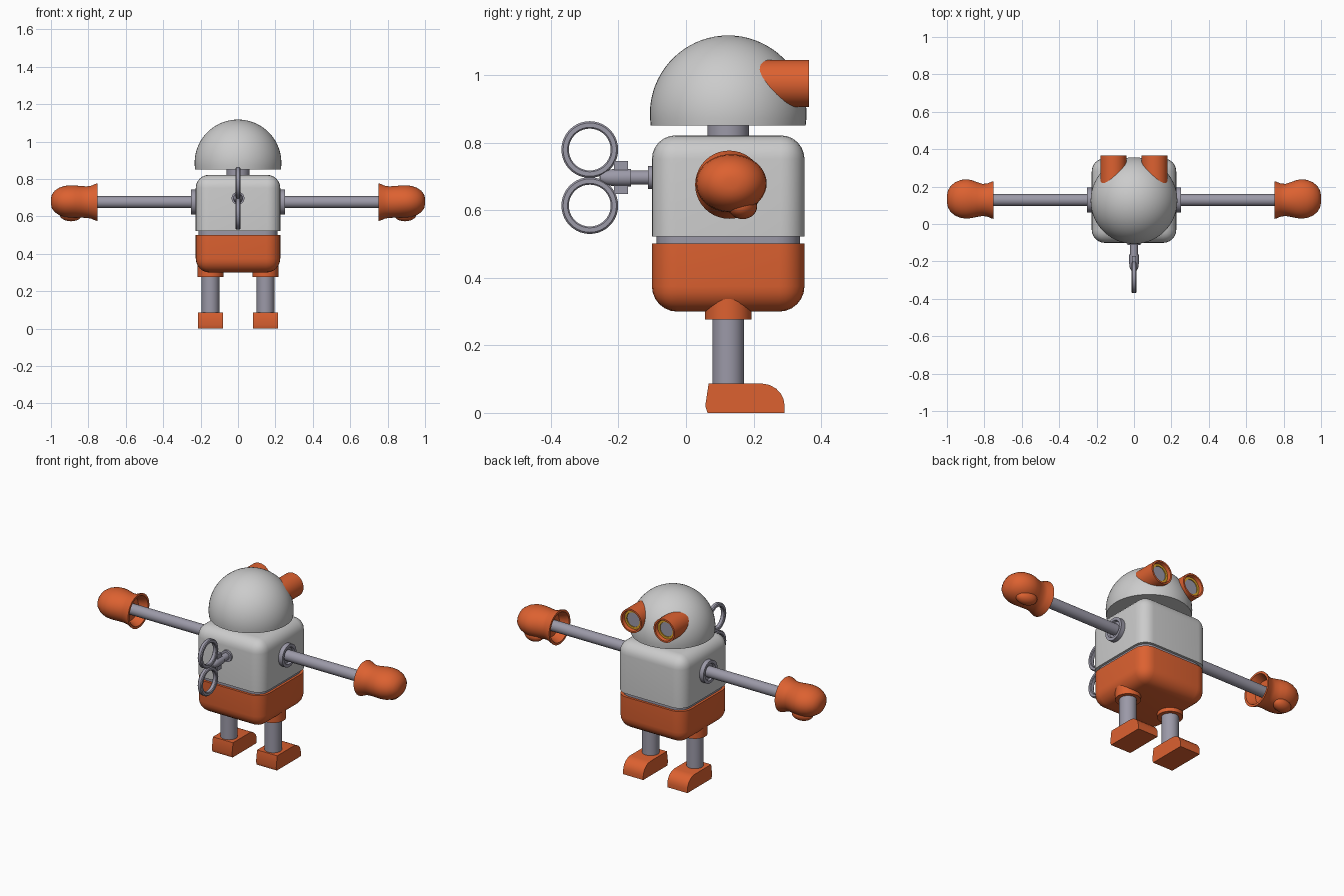
import bpy, bmesh
from math import sin, cos, pi, radians, asin
from mathutils import Matrix, Vector

if "Cube" in bpy.data.objects:
    bpy.data.objects.remove(bpy.data.objects["Cube"])

CY = 0.125  # body axis in y


def material(name, color):
    m = bpy.data.materials.new(name)
    m.diffuse_color = (*color, 1)
    m.use_nodes = True
    m.node_tree.nodes["Principled BSDF"].inputs["Base Color"].default_value = m.diffuse_color
    return m


ORANGE = material("orange_paint", (0.72, 0.12, 0.03))
STEEL = material("steel", (0.33, 0.32, 0.39))
YELLOW = material("yellow_ring", (0.7, 0.36, 0.02))


def finish(bm, name, mat=None, mirror=False, angle=35):
    bmesh.ops.recalc_face_normals(bm, faces=bm.faces)
    me = bpy.data.meshes.new(name)
    bm.to_mesh(me)
    bm.free()
    ob = bpy.data.objects.new(name, me)
    bpy.context.collection.objects.link(ob)
    if mat:
        me.materials.append(mat)
    bpy.ops.object.select_all(action='DESELECT')
    ob.select_set(True)
    bpy.context.view_layer.objects.active = ob
    bpy.ops.object.shade_smooth_by_angle(angle=radians(angle))
    if mirror:
        ob.modifiers.new("mirror", 'MIRROR')
    return ob


def lathe_bm(profile, axis, origin, n=40, closed=False):
    """Spin (radius, position) points around a world axis through origin."""
    bm = bmesh.new()
    a = Vector(axis)
    rot = Vector((0, 0, 1)).rotation_difference(a).to_matrix()
    rings = []
    for r, t in profile:
        k = 1 if r == 0 else n
        rings.append([bm.verts.new(Vector(origin) + rot @ Vector(
            (r * cos(2 * pi * i / n), r * sin(2 * pi * i / n), t))) for i in range(k)])
    pairs = list(zip(rings, rings[1:])) + ([(rings[-1], rings[0])] if closed else [])
    for p, q in pairs:
        for i in range(n):
            j = (i + 1) % n
            vs = [p[i % len(p)], p[j % len(p)], q[j % len(q)], q[i % len(q)]]
            bm.faces.new(list(dict.fromkeys(vs)))
    return bm


def lathe(name, profile, axis, origin, mat=None, mirror=False, n=40, closed=False):
    return finish(lathe_bm(profile, axis, origin, n, closed), name, mat, mirror)


def rod(name, r, t0, t1, axis, origin, mat=STEEL, mirror=False):
    return lathe(name, [(0, t0), (r, t0), (r, t1), (0, t1)], axis, origin, mat, mirror)


def box(name, half, z0, z1, mat=None, round_z=None, r=0.07):
    """Square block with rounded vertical edges and one rounded end at z = round_z."""
    bm = bmesh.new()
    bmesh.ops.create_cube(bm, size=1, matrix=Matrix.Translation((0, CY, (z0 + z1) / 2))
                          @ Matrix.Diagonal((2 * half, 2 * half, z1 - z0, 1)))

    def chosen(e):
        a, b = e.verts[0].co.z, e.verts[1].co.z
        return abs(a - b) > 0.001 or (round_z is not None and abs(a - round_z) < 0.001)
    bmesh.ops.bevel(bm, geom=[e for e in bm.edges if chosen(e)], offset=r,
                    segments=6, profile=0.5, affect='EDGES')
    return finish(bm, name, mat)


# Torso, belt groove and lower body
box("upper_body", 0.226, 0.522, 0.822, None, 0.822)
box("waist_band", 0.212, 0.49, 0.53, STEEL)
box("lower_body", 0.226, 0.30, 0.502, ORANGE, 0.30, 0.075)

# Head dome and neck
R, HZ = 0.232, 0.886
start = asin((0.852 - HZ) / R)
dome = [(R * cos(start + (pi / 2 - start) * i / 20), HZ + R * sin(start + (pi / 2 - start) * i / 20))
        for i in range(20)]
lathe("head_dome", [(0, 0.852)] + dome + [(0, HZ + R)], (0, 0, 1), (0, CY, 0), n=56)
rod("neck", 0.062, 0.80, 0.87, (0, 0, 1), (0, CY, 0))

# Eyes: orange housing, yellow ring, recessed lens
EYE = (0.11, 0, 0.976)
lathe("eye_housing", [(0, 0.2), (0.07, 0.2), (0.07, 0.365), (0.06, 0.365), (0.055, 0.335), (0, 0.335)],
      (0, 1, 0), EYE, ORANGE, True)
lathe("eye_ring", [(0.056, 0.33), (0.056, 0.345), (0.043, 0.345), (0.043, 0.33)],
      (0, 1, 0), EYE, YELLOW, True, closed=True)
rod("eye_lens", 0.044, 0.33, 0.34, (0, 1, 0), EYE, STEEL, True)

# Arms with shoulder collars
ARM = (0, CY + 0.003, 0.676)
lathe("shoulder_collar", [(0, 0.2), (0.067, 0.2), (0.067, 0.252), (0.05, 0.252), (0.045, 0.24), (0, 0.24)],
      (1, 0, 0), ARM, STEEL, True)
rod("arm", 0.032, 0.22, 0.82, (1, 0, 0), ARM, STEEL, True)

# Mitten: flared hollow cuff and a slightly flattened fist
bm = lathe_bm([(0, 0.80), (0.068, 0.80), (0.076, 0.775), (0.088, 0.75), (0.101, 0.75), (0.098, 0.762),
               (0.088, 0.785), (0.086, 0.81), (0.093, 0.84), (0.102, 0.87), (0.105, 0.895), (0.102, 0.925),
               (0.09, 0.955), (0.07, 0.98), (0.045, 0.995), (0.02, 1.0), (0, 1.0)], (1, 0, 0), ARM)
for v in bm.verts:
    f = min(1, max(0, (v.co.x - 0.80) / 0.08))
    v.co.z = ARM[2] + (v.co.z - ARM[2]) * (1 - 0.18 * f) + 0.004 * f
    v.co.y += 0.006 * f
finish(bm, "mitten", ORANGE, True, 50)
bm = bmesh.new()
bmesh.ops.create_uvsphere(bm, u_segments=24, v_segments=14, radius=1,
                          matrix=Matrix.Translation((0.893, 0.168, 0.612))
                          @ Matrix.Rotation(radians(-12), 4, 'Z')
                          @ Matrix.Diagonal((0.062, 0.042, 0.038, 1)))
finish(bm, "mitten_thumb", ORANGE, True)

# Legs and hip collars
LEG = (0.147, CY, 0)
rod("hip_collar", 0.069, 0.277, 0.345, (0, 0, 1), LEG, ORANGE, True)
rod("leg", 0.047, 0.05, 0.30, (0, 0, 1), LEG, STEEL, True)

# Feet: side profile extruded across x
side = [(0.064, 0), (0.057, 0.02), (0.067, 0.087), (0.225, 0.087), (0.247, 0.083), (0.267, 0.072),
        (0.281, 0.057), (0.289, 0.04), (0.292, 0.022), (0.292, 0)]
bm = bmesh.new()
face = bm.faces.new([bm.verts.new((0.08, y, z)) for y, z in side])
ext = bmesh.ops.extrude_face_region(bm, geom=[face])
bmesh.ops.translate(bm, vec=(0.134, 0, 0), verts=[g for g in ext['geom'] if isinstance(g, bmesh.types.BMVert)])
finish(bm, "foot", ORANGE, True)

# Winding key: shaft, tapered hub, web plate and two rings
KZ = 0.697
rod("key_collar", 0.034, -0.113, -0.09, (0, 1, 0), (0, 0, KZ))
rod("key_shaft", 0.021, -0.18, -0.09, (0, 1, 0), (0, 0, KZ))
lathe("key_hub", [(0, -0.257), (0.012, -0.254), (0.022, -0.236), (0.026, -0.21), (0.026, -0.163), (0, -0.163)],
      (0, 1, 0), (0, 0, KZ), STEEL)
bm = bmesh.new()
bmesh.ops.create_cube(bm, size=1, matrix=Matrix.Translation((0, -0.193, KZ))
                      @ Matrix.Diagonal((0.024, 0.042, 0.097, 1)))
finish(bm, "key_web", STEEL)
for label, dz in (("upper", 0.083), ("lower", -0.083)):
    lathe("key_ring_" + label, [(0.062, -0.009), (0.066, -0.013), (0.079, -0.013), (0.084, -0.008),
                                (0.084, 0.008), (0.079, 0.013), (0.066, 0.013), (0.062, 0.009)],
          (1, 0, 0), (0, -0.285, KZ + dz), STEEL, closed=True)
